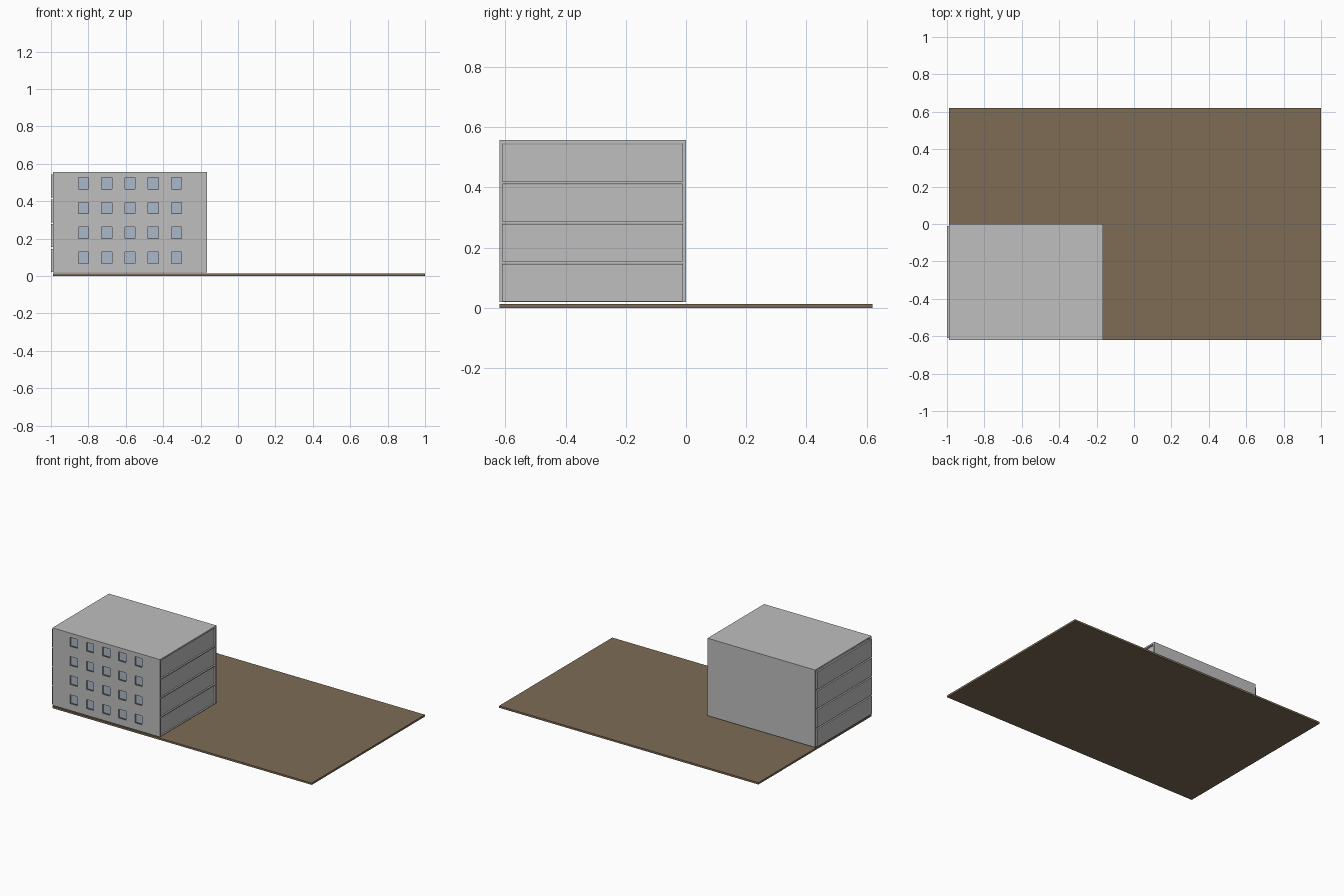
import bpy, bmesh
from mathutils import Matrix, Vector

if "Cube" in bpy.data.objects:
    bpy.data.objects.remove(bpy.data.objects["Cube"])


def material(name, rgb):
    m = bpy.data.materials.new(name)
    m.diffuse_color = (*rgb, 1)
    m.use_nodes = True
    m.node_tree.nodes["Principled BSDF"].inputs["Base Color"].default_value = m.diffuse_color
    return m


GREY = material("concrete grey", (0.52, 0.52, 0.52))
BROWN = material("earth brown", (0.205, 0.149, 0.091))
BLUE = material("pale blue glass", (0.41, 0.48, 0.60))
DARK = material("dark sill grey", (0.13, 0.13, 0.13))


def boxes(name, spans, mat):
    """One object made of boxes, each given as ((x0, x1), (y0, y1), (z0, z1))."""
    bm = bmesh.new()
    for s in spans:
        centre = Vector([(a + b) / 2 for a, b in s])
        size = [b - a for a, b in s]
        bmesh.ops.create_cube(bm, size=1, matrix=Matrix.Translation(centre)
                              @ Matrix.Diagonal((*size, 1)))
    mesh = bpy.data.meshes.new(name)
    bm.to_mesh(mesh)
    bm.free()
    mesh.materials.append(mat)
    ob = bpy.data.objects.new(name, mesh)
    bpy.context.collection.objects.link(ob)
    return ob


X0, X1 = -0.99, -0.165      # building width
Y0, Y1 = -0.62, 0.0         # building depth
Z0, Z1 = 0.02, 0.557        # building height
T = 0.011                   # wall thickness
STOREY = 0.132

# Ground plate
boxes("ground", [((-0.99, 1), (-0.62, 0.62), (0, 0.013))], BROWN)

# Roof, floor slabs and back wall
boxes("roof", [((X0, X1), (Y0 + T, Y1 - T), (Z1 - T, Z1))], GREY)
floors = [Z0 + STOREY * i for i in range(4)]
boxes("floor_slabs", [((X0, X1), (Y0 + T, Y1 - T), (z - 0.004 * (i > 0), z + 0.003))
                      for i, z in enumerate(floors)], GREY)
boxes("back_wall", [((X0, X1), (Y1 - T, Y1), (Z0, Z1))], GREY)

# Side panels: set back on the right, standing proud on the left
for name, x in (("left_panels", X0 - 0.01), ("right_panels", X1 - 0.021)):
    boxes(name, [((x, x + T), (Y0 + T, Y1 - T), (z + 0.003, z + STOREY - 0.006))
                 for z in floors], GREY)

# Front wall with window openings
W, H = 0.056, 0.063
windows = [(-0.826 + 0.1243 * c, 0.098 + 0.1325 * r) for c in range(5) for r in range(4)]


def window_boxes(y0, y1):
    return [((x - W / 2, x + W / 2), (y0, y1), (z - H / 2, z + H / 2)) for x, z in windows]


wall = boxes("front_wall", [((X0, X1), (Y0, Y0 + T), (Z0, Z1))], GREY)
cutter = boxes("window_cutter", window_boxes(Y0 - 0.05, Y0 + 0.05), GREY)
cutter.hide_render = True
cutter.hide_viewport = True
cut = wall.modifiers.new("openings", 'BOOLEAN')
cut.operation = 'DIFFERENCE'
cut.solver = 'EXACT'
cut.object = cutter

# Glass behind the openings, and dark sills
boxes("window_glass", window_boxes(Y0 + T, Y0 + T + 0.004), BLUE)
boxes("window_sills", [((x - W / 2, x + W / 2), (Y0 + 0.0005, Y0 + T), (z - H / 2, z - H / 2 + 0.002))
                       for x, z in windows], DARK)
